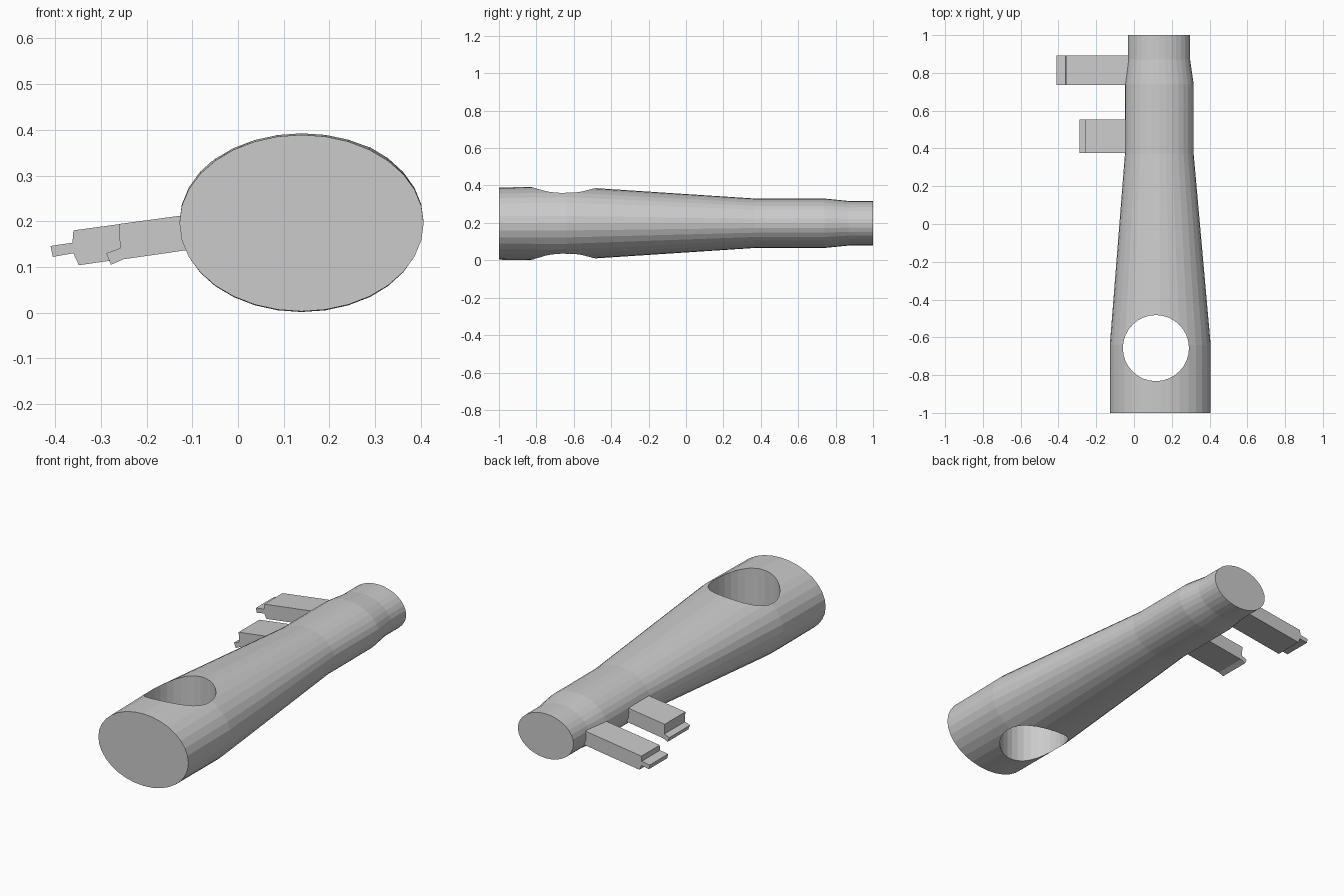
import bpy, bmesh, math

if "Cube" in bpy.data.objects:
    bpy.data.objects.remove(bpy.data.objects["Cube"])

SIDES = 32


def make_object(name, bm):
    bmesh.ops.recalc_face_normals(bm, faces=bm.faces)
    mesh = bpy.data.meshes.new(name)
    bm.to_mesh(mesh)
    bm.free()
    obj = bpy.data.objects.new(name, mesh)
    bpy.context.collection.objects.link(obj)
    return obj


def loft(name, rings):
    """Closed skin through matching rings of points."""
    bm = bmesh.new()
    loops = [[bm.verts.new(p) for p in ring] for ring in rings]
    n = len(loops[0])
    for a, b in zip(loops, loops[1:]):
        for i in range(n):
            j = (i + 1) % n
            bm.faces.new((a[i], a[j], b[j], b[i]))
    bm.faces.new(loops[0])
    bm.faces.new(loops[-1])
    return make_object(name, bm)


def ellipse(y, cx, rx, cz, rz):
    angles = [2 * math.pi * i / SIDES for i in range(SIDES)]
    return [(cx + rx * math.cos(a), y, cz + rz * math.sin(a)) for a in angles]


# Tapered oval shaft: y, centre x, radius x, centre z, radius z
sections = [
    (-1.00, 0.139, 0.267, 0.196, 0.193),
    (-0.64, 0.139, 0.267, 0.198, 0.198),
    (0.37, 0.134, 0.182, 0.198, 0.132),
    (0.74, 0.134, 0.182, 0.198, 0.132),
    (0.87, 0.132, 0.165, 0.198, 0.119),
    (1.00, 0.132, 0.165, 0.198, 0.119),
]
shaft = loft("shaft", [ellipse(*s) for s in sections])

# Round hole through the wide end
bpy.ops.mesh.primitive_cylinder_add(vertices=SIDES, radius=0.175, depth=1,
                                    location=(0.116, -0.657, 0.2))
cutter = bpy.context.object
cutter.name = "hole_cutter"
cutter.hide_render = True
cutter.hide_viewport = True
hole = shaft.modifiers.new("hole", 'BOOLEAN')
hole.operation = 'DIFFERENCE'
hole.solver = 'EXACT'
hole.object = cutter

# Two slanted side prongs with stepped tips, profiles in x-z
root = [(0.05, 0.160), (0.05, 0.236)]
long_tip = [(-0.360, 0.180), (-0.362, 0.153), (-0.410, 0.146),
            (-0.405, 0.122), (-0.360, 0.130), (-0.348, 0.104)]
short_tip = [(-0.260, 0.194), (-0.258, 0.141), (-0.288, 0.130),
             (-0.278, 0.105), (-0.250, 0.117)]
for name, tip, y0, y1 in (("long_prong", long_tip, 0.737, 0.892),
                          ("short_prong", short_tip, 0.377, 0.552)):
    loft(name, [[(x, y, z) for x, z in root + tip] for y in (y0, y1)])
